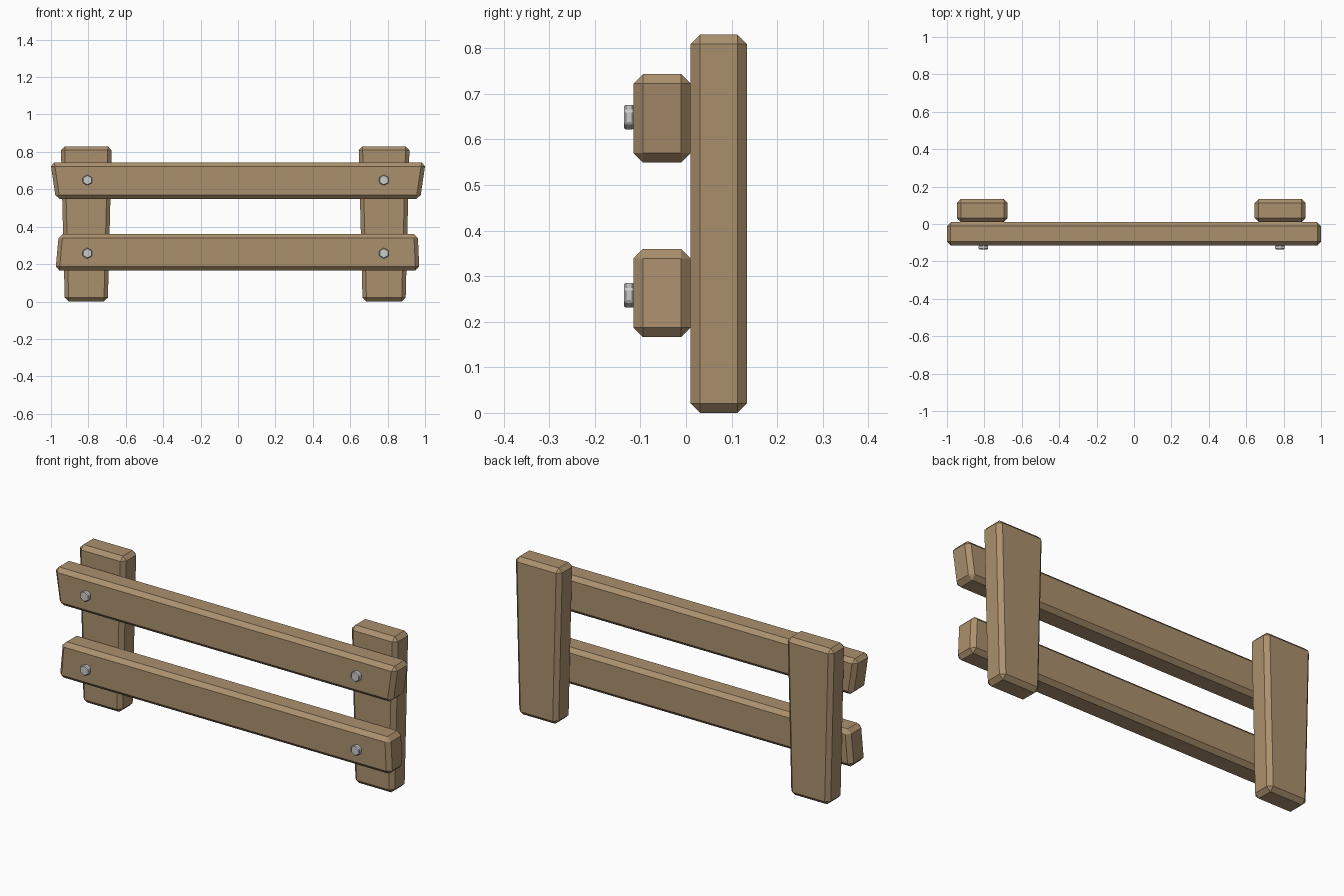
import bpy, bmesh, math
from mathutils import Matrix

if "Cube" in bpy.data.objects:
    bpy.data.objects.remove(bpy.data.objects["Cube"])

wood = bpy.data.materials.new("wood")
wood.diffuse_color = (0.41, 0.28, 0.155, 1)
wood.use_nodes = True
wood.node_tree.nodes["Principled BSDF"].inputs["Base Color"].default_value = wood.diffuse_color


def finish(name, bm, bevel, mat=None):
    bmesh.ops.recalc_face_normals(bm, faces=bm.faces)
    bmesh.ops.bevel(bm, geom=bm.edges[:], offset=bevel, segments=1,
                    affect='EDGES', clamp_overlap=True)
    me = bpy.data.meshes.new(name)
    bm.to_mesh(me)
    bm.free()
    if mat:
        me.materials.append(mat)
    ob = bpy.data.objects.new(name, me)
    bpy.context.collection.objects.link(ob)
    return ob


def plank(name, bottom, top, z0, z1, y0, y1):
    """Chamfered board; bottom and top are (x min, x max) pairs."""
    bm = bmesh.new()
    outline = [(bottom[0], z0), (bottom[1], z0), (top[1], z1), (top[0], z1)]
    face = bm.faces.new([bm.verts.new((x, y0, z)) for x, z in outline])
    ext = bmesh.ops.extrude_face_region(bm, geom=[face])
    for v in ext["geom"]:
        if isinstance(v, bmesh.types.BMVert):
            v.co.y = y1
    return finish(name, bm, 0.021, wood)


def bolt(name, x, z):
    """Hexagonal bolt head, corner up."""
    bm = bmesh.new()
    m = (Matrix.Translation((x, -0.125, z)) @ Matrix.Rotation(math.pi / 2, 4, 'X'))
    bmesh.ops.create_cone(bm, cap_ends=True, segments=6, radius1=0.029,
                          radius2=0.029, depth=0.022, matrix=m)
    return finish(name, bm, 0.004)


# Posts, slightly wider at the top
for side, cx in (("left", -0.811), ("right", 0.781)):
    plank(side + "_post", (cx - 0.115, cx + 0.115), (cx - 0.136, cx + 0.136),
          0.0, 0.83, 0.01, 0.134)

# Rails with slanted ends
plank("upper_rail", (-0.974, 0.974), (-1.003, 1.003), 0.549, 0.744, -0.115, 0.01)
plank("lower_rail", (-0.976, 0.970), (-0.958, 0.961), 0.166, 0.36, -0.115, 0.01)

# Bolt heads
for side, x in (("left", -0.805), ("right", 0.78)):
    for level, z in (("upper", 0.649), ("lower", 0.258)):
        bolt(f"{side}_{level}_bolt", x, z)
